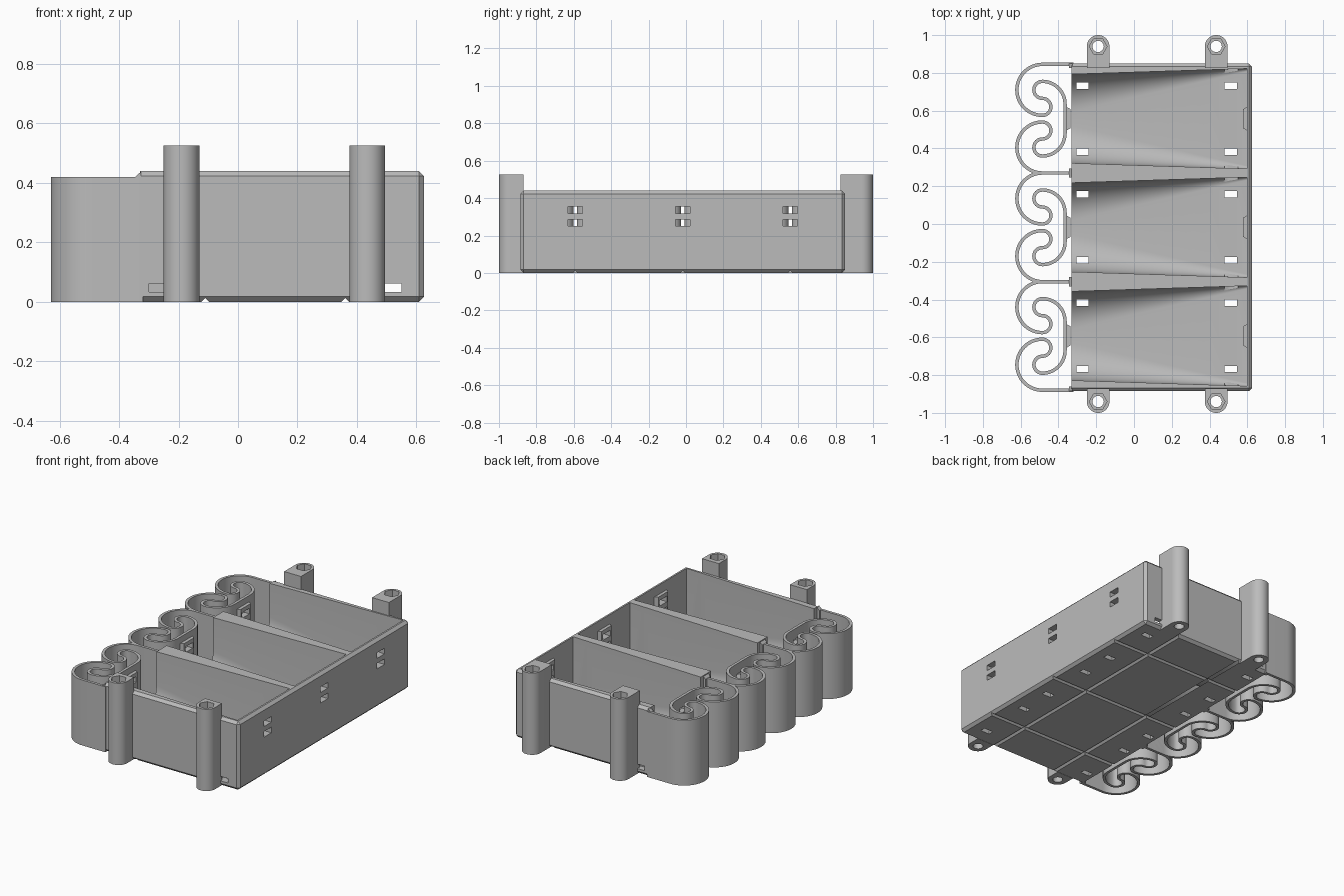
import bpy, bmesh
from math import radians, cos, sin, pi
from mathutils import Matrix, Vector

old = bpy.data.objects.get("Cube")
if old:
    bpy.data.objects.remove(old)

grey = bpy.data.materials.new("plain grey")
grey.use_nodes = True
colour = (0.5, 0.5, 0.5, 1)
grey.diffuse_color = colour
grey.node_tree.nodes["Principled BSDF"].inputs["Base Color"].default_value = colour

CELLS = (0.5575, -0.0175, -0.5925)
FRONT, BACK = -0.885, 0.85
LEFT, RIGHT = -0.33, 0.625
TOP = 0.44
LIP = 0.42


# ---- helpers ----
def finish(name, bm):
    bmesh.ops.recalc_face_normals(bm, faces=bm.faces)
    mesh = bpy.data.meshes.new(name)
    bm.to_mesh(mesh)
    bm.free()
    mesh.materials.append(grey)
    ob = bpy.data.objects.new(name, mesh)
    bpy.context.collection.objects.link(ob)
    return ob


def add_box(bm, x0, x1, y0, y1, z0, z1):
    m = Matrix.Translation(((x0 + x1) / 2, (y0 + y1) / 2, (z0 + z1) / 2))
    m = m @ Matrix.Diagonal((x1 - x0, y1 - y0, z1 - z0, 1))
    return bmesh.ops.create_cube(bm, size=1, matrix=m)["verts"]


def add_prism(bm, pts, z0, z1):
    loops = [[bm.verts.new((x, y, z)) for x, y in pts] for z in (z0, z1)]
    n = len(pts)
    for i in range(n):
        j = (i + 1) % n
        bm.faces.new((loops[0][i], loops[0][j], loops[1][j], loops[1][i]))
    bm.faces.new(loops[0][::-1])
    bm.faces.new(loops[1])


def arc(cx, cy, r, a0, a1, n=16):
    angles = [radians(a0 + (a1 - a0) * i / n) for i in range(n + 1)]
    return [(cx + r * cos(a), cy + r * sin(a)) for a in angles]


def cut(ob, bm):
    cutter = finish("cutter", bm)
    cutter.hide_render = True
    mod = ob.modifiers.new("cut", 'BOOLEAN')
    mod.operation, mod.solver, mod.object = 'DIFFERENCE', 'EXACT', cutter
    bpy.context.view_layer.update()
    done = bpy.data.meshes.new_from_object(
        ob.evaluated_get(bpy.context.evaluated_depsgraph_get()))
    ob.modifiers.clear()
    ob.data = done
    bpy.data.objects.remove(cutter)


def smooth(ob):
    bpy.ops.object.select_all(action='DESELECT')
    ob.select_set(True)
    bpy.context.view_layer.objects.active = ob
    bpy.ops.object.shade_smooth_by_angle(angle=radians(30))


def strap_slots():
    bm = bmesh.new()
    for c in CELLS:
        for z in (0.25, 0.318):
            add_box(bm, -0.41, 0.7, c - 0.038, c + 0.038, z, z + 0.036)
    return bm


# ---- tray body: chamfered block ----
bm = bmesh.new()
add_box(bm, LEFT, RIGHT, FRONT, BACK, 0, TOP)
edges = [e for e in bm.edges if any(v.co.x > 0 for v in e.verts)]
bmesh.ops.bevel(bm, geom=edges, offset=0.017, segments=1, affect='EDGES')
tray = finish("tray", bm)


# ---- three pockets, square at the closed end and rounded at the mouth ----
def section(t):
    half = 0.235 + 0.03 * t
    r = 0.2 - 0.185 * t
    floor = 0.028
    right = arc(half - r, floor + r, r, 0, -90, 12)
    pts = [(half, TOP + 0.1)] + right
    return pts + [(-y, z) for y, z in reversed(pts)]


bm = bmesh.new()
STEPS = 10
for c in CELLS:
    rings = []
    for i in range(STEPS + 1):
        t = i / STEPS
        x = LEFT - 0.01 + (0.597 - LEFT + 0.01) * t
        rings.append([bm.verts.new((x, c + y, z)) for y, z in section(t)])
    for a, b in zip(rings, rings[1:]):
        for i in range(len(a)):
            j = (i + 1) % len(a)
            bm.faces.new((a[i], a[j], b[j], b[i]))
    bm.faces.new(rings[0])
    bm.faces.new(rings[-1])
cut(tray, bm)

# ---- slots through the floor ----
bm = bmesh.new()
for c in CELLS:
    for x in (-0.305, 0.48):
        for y in (c - 0.175, c + 0.175):
            add_box(bm, x, x + 0.065, y - 0.017, y + 0.017, -0.1, 0.6)
cut(tray, bm)

# ---- low slots in the end walls, the one by the closed end runs through ----
bm = bmesh.new()
add_box(bm, 0.48, 0.55, -0.95, 0.95, 0.033, 0.062)
for y in (FRONT, BACK):
    add_box(bm, -0.3, -0.235, y - 0.04, y + 0.04, 0.033, 0.062)
cut(tray, bm)

# ---- grooves under the floor ----
for axis, places in (('X', CELLS), ('Y', (-0.11, 0.36))):
    bm = bmesh.new()
    for p in places:
        size = (3, 0.018, 0.018) if axis == 'X' else (0.018, 3, 0.018)
        spot = (0, p, 0) if axis == 'X' else (p, 0, 0)
        m = Matrix.Translation(spot) @ Matrix.Rotation(pi / 4, 4, axis)
        bmesh.ops.create_cube(bm, size=1, matrix=m @ Matrix.Diagonal((*size, 1)))
    cut(tray, bm)
cut(tray, strap_slots())
smooth(tray)

# ---- raised slotted pads on the closed wall and on the spring plates ----
for name, base, tip in (("wall_pads", 0.6, 0.577), ("spring_pads", -0.36, -0.335)):
    bm = bmesh.new()
    for c in CELLS:
        pts = [(base, c - 0.064), (tip, c - 0.05), (tip, c + 0.05), (base, c + 0.064)]
        add_prism(bm, pts, 0.225, 0.38)
    cut(finish(name, bm), strap_slots())

# ---- folded springs closing each pocket mouth ----
X = -0.485
half = [(-0.32, 0.2775)] + arc(X, 0.1425, 0.135, 90, 270, 32)
half = [(-0.32, 0.2875)] + arc(X, 0.1525, 0.135, 90, 270, 32)
half += arc(X, 0.0625, 0.045, -90, 90)[1:]
half += arc(X, 0.1525, 0.045, 270, 90)[1:]
half += arc(X, 0.0775, 0.12, 90, 0)[1:]
path = [Vector(p) for p in half + [(x, -y) for x, y in reversed(half)]]


def ribbon(points, width):
    left, right = [], []
    for i, p in enumerate(points):
        d = points[min(i + 1, len(points) - 1)] - points[max(i - 1, 0)]
        n = Vector((-d.y, d.x)).normalized() * width / 2
        left.append(p + n)
        right.append(p - n)
    return left, right


lefts, rights = ribbon(path, 0.018)
for name, c in zip(("back_spring", "middle_spring", "front_spring"), CELLS):
    bm = bmesh.new()
    rows = [[bm.verts.new((p.x, p.y + c, z)) for p in side]
            for side, z in ((lefts, 0), (rights, 0), (rights, LIP), (lefts, LIP))]
    for a, b in zip(rows, rows[1:] + rows[:1]):
        for i in range(len(path) - 1):
            bm.faces.new((a[i], a[i + 1], b[i + 1], b[i]))
    for end in (0, -1):
        bm.faces.new([row[end] for row in rows])
    spring = finish(name, bm)
    cut(spring, strap_slots())
    smooth(spring)

# ---- small tabs where the springs meet the walls ----
bm = bmesh.new()
for y0, y1 in ((0.825, 0.85), (0.245, 0.295), (-0.33, -0.28), (-0.885, -0.86)):
    for v in add_box(bm, -0.345, LEFT + 0.004, y0, y1, 0, TOP - 0.002):
        if v.co.x < LEFT and v.co.z > 0.1:
            v.co.z = LIP
finish("spring_tabs", bm)

# ---- four mounting posts with a bolt hole and a hexagonal nut seat ----
for side, s, inner in (("back", 1, 0.825), ("front", -1, -0.87)):
    for end, x in (("right", -0.19), ("left", 0.435)):
        y = s * 0.94
        pts = arc(x, y, 0.06, 0, 180 * s, 24)
        pts = [(x + 0.06, inner)] + pts + [(x - 0.06, inner)]
        bm = bmesh.new()
        add_prism(bm, pts, 0, 0.525)
        post = finish(f"{side}_{end}_post", bm)
        bm = bmesh.new()
        add_prism(bm, arc(x, y, 0.03, 0, 345, 23), -0.1, 0.7)
        cut(post, bm)
        bm = bmesh.new()
        add_prism(bm, arc(x, y, 0.047, 0, 300, 5), 0.46, 0.7)
        cut(post, bm)
        smooth(post)
